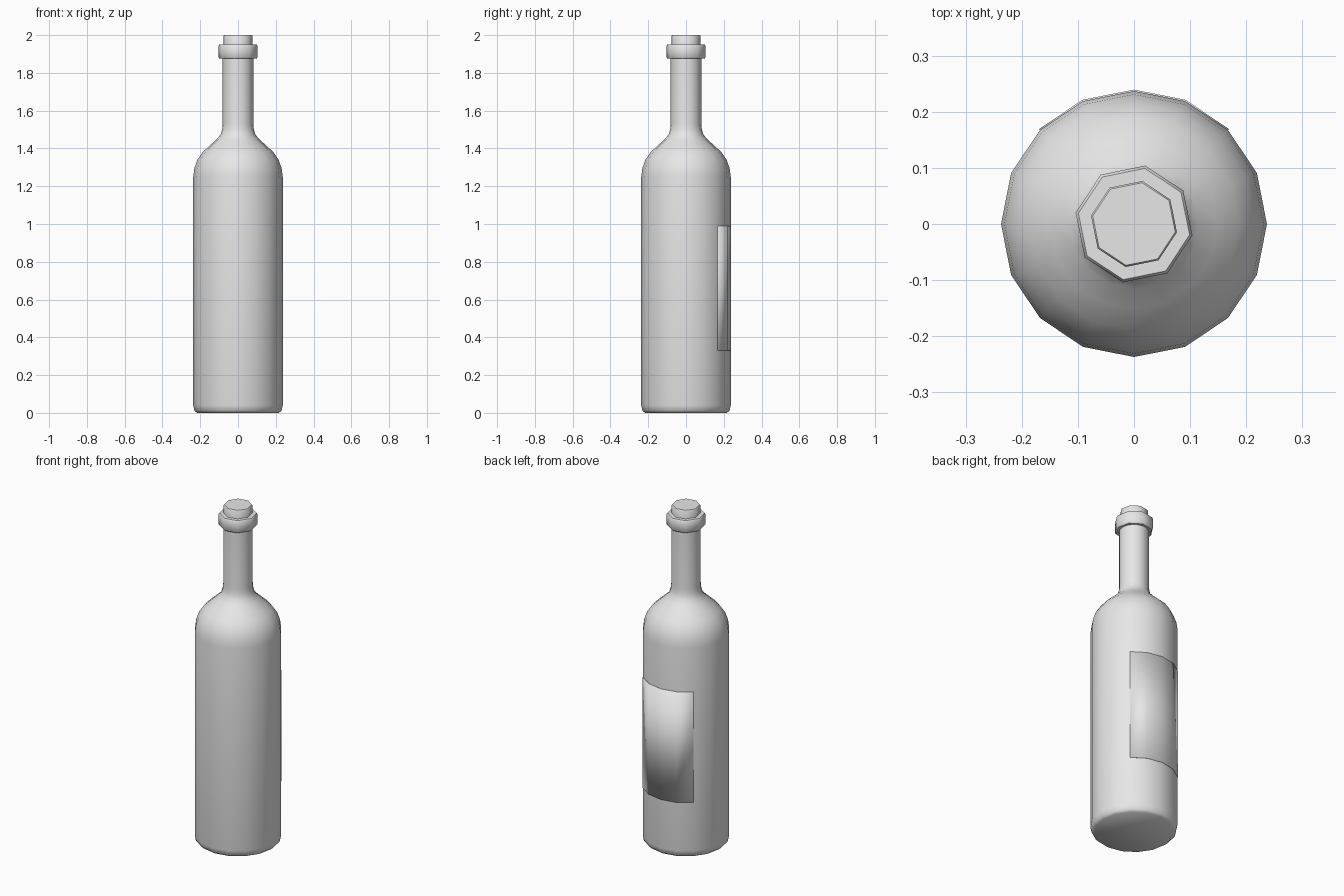
import bpy, bmesh
from math import radians, cos, sin

cube = bpy.data.objects.get("Cube")
if cube:
    bpy.data.objects.remove(cube, do_unlink=True)

# One plain grey for every part
grey = bpy.data.materials.new("plain grey")
grey.use_nodes = True
colour = (0.8, 0.8, 0.8, 1)
grey.diffuse_color = colour
grey.node_tree.nodes["Principled BSDF"].inputs["Base Color"].default_value = colour


def finish(name, bm, smooth):
    bmesh.ops.recalc_face_normals(bm, faces=bm.faces)
    mesh = bpy.data.meshes.new(name)
    bm.to_mesh(mesh)
    bm.free()
    mesh.materials.append(grey)
    mesh.shade_smooth()
    mesh.set_sharp_from_angle(angle=radians(smooth))
    obj = bpy.data.objects.new(name, mesh)
    bpy.context.collection.objects.link(obj)
    return obj


def ring(bm, radius, z, angles):
    return [bm.verts.new((radius * cos(a), radius * sin(a), z)) for a in angles]


def lathe(name, profile, sides, turn=0, smooth=50):
    """Closed solid of revolution from (radius, height) points."""
    bm = bmesh.new()
    angles = [radians(turn + 360 * i / sides) for i in range(sides)]
    rings = [ring(bm, r, z, angles) for r, z in profile]
    for low, high in zip(rings, rings[1:]):
        for i in range(sides):
            j = (i + 1) % sides
            bm.faces.new((low[i], low[j], high[j], high[i]))
    bm.faces.new(rings[0][::-1])
    bm.faces.new(rings[-1])
    return finish(name, bm, smooth)


# Bottle: rounded foot, straight wall, shoulder and neck
lathe("bottle_body", [
    (0.217, 0), (0.231, 0.012), (0.237, 0.04), (0.237, 1.25),
    (0.231, 1.295), (0.215, 1.34), (0.188, 1.38), (0.15, 1.415),
    (0.115, 1.447), (0.093, 1.472), (0.084, 1.5), (0.081, 1.53),
    (0.081, 1.9)], 16)

# Collar around the mouth, and the stopper in it
lathe("neck_collar", [
    (0.099, 1.875), (0.106, 1.883), (0.106, 1.943), (0.101, 1.95)], 8, turn=-11)
lathe("stopper", [(0.078, 1.93), (0.078, 1.996), (0.075, 2.0)], 8, turn=-11)

# Thin label plate wrapped round the back
bm = bmesh.new()
angles = [radians(45 + 22.5 * i) for i in range(5)]
low = ring(bm, 0.2395, 0.33, angles)
high = ring(bm, 0.2395, 0.99, angles)
for i in range(4):
    bm.faces.new((low[i], low[i + 1], high[i + 1], high[i]))
label = finish("back_label", bm, 40)
solid = label.modifiers.new("thickness", 'SOLIDIFY')
solid.thickness = 0.004
solid.offset = -1
